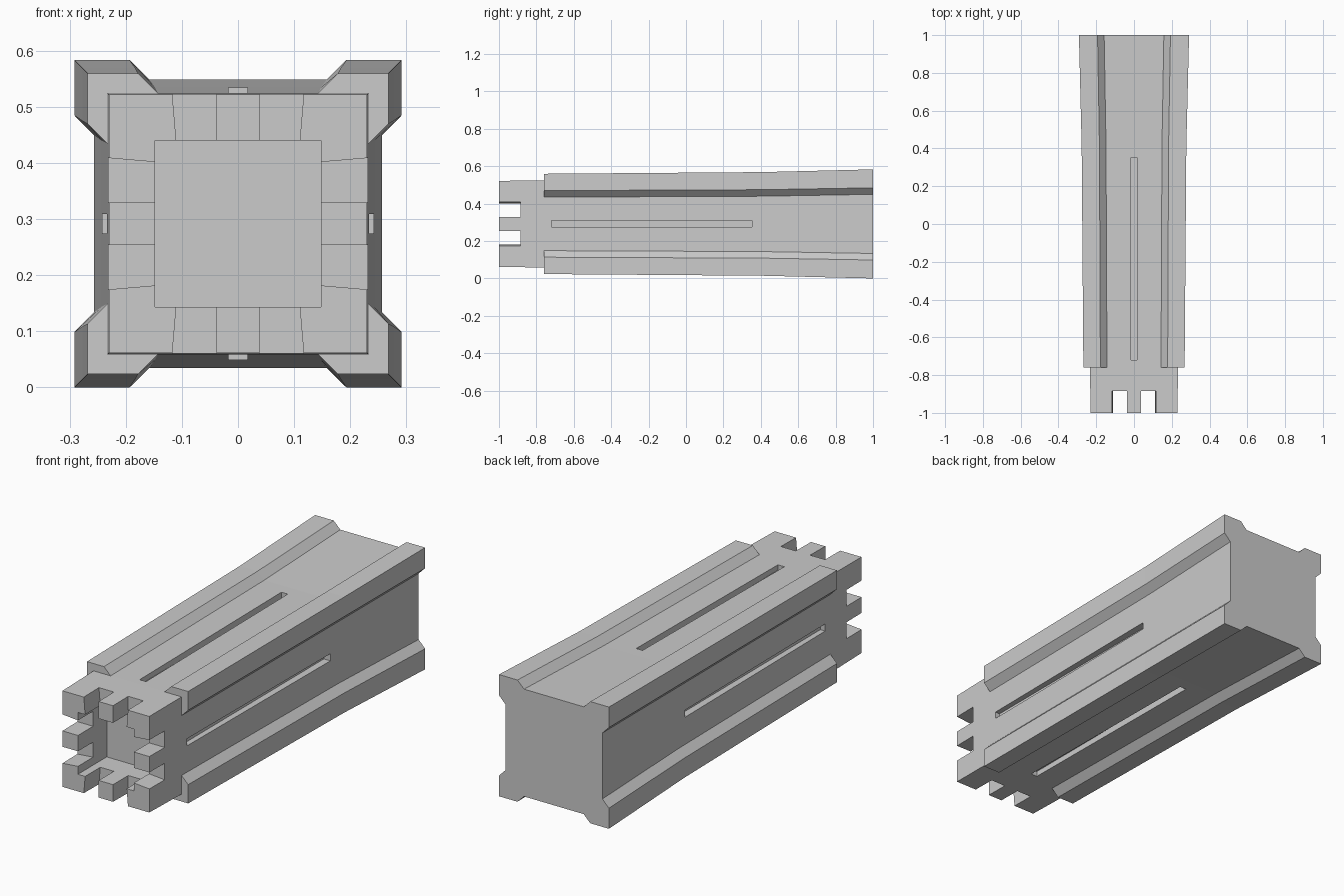
import bpy, bmesh
from math import pi
from mathutils import Matrix, Vector

if "Cube" in bpy.data.objects:
    bpy.data.objects.remove(bpy.data.objects["Cube"])

CZ = 0.2915  # height of the tower's long axis


def finish(bm, name):
    bmesh.ops.remove_doubles(bm, verts=bm.verts, dist=1e-5)
    bmesh.ops.recalc_face_normals(bm, faces=bm.faces)
    me = bpy.data.meshes.new(name)
    bm.to_mesh(me)
    bm.free()
    ob = bpy.data.objects.new(name, me)
    bpy.context.collection.objects.link(ob)
    ob.location.z = CZ
    return ob


def section(wall, groove, ridge, corner, top):
    # one corner pilaster profile, repeated by quarter turns
    pts = [(wall, groove), (top, ridge), (top, top), (ridge, top), (groove, wall)]
    out = []
    for _ in range(4):
        out += pts
        pts = [(-z, x) for x, z in pts]
    return out


def hull(bm, pts, turn=0):
    rot = Matrix.Rotation(turn * pi / 2, 3, 'Y')
    vs = [bm.verts.new(rot @ Vector(p)) for p in pts]
    bmesh.ops.convex_hull(bm, input=vs)


# tower body: plain square crown, then a flaring shaft with corner pilasters
rings = [(-1.0, section(0.230, 0.143, 0.178, 0, 0.230)),
         (-0.76, section(0.233, 0.143, 0.178, 0, 0.233)),
         (-0.76, section(0.233, 0.143, 0.178, 0, 0.268)),
         (0.41, section(0.243, 0.148, 0.183, 0, 0.277)),
         (1.0, section(0.257, 0.158, 0.193, 0, 0.2915))]
bm = bmesh.new()
loops = [[bm.verts.new((x, y, z)) for x, z in pts] for y, pts in rings]
for lo, hi in zip(loops, loops[1:]):
    for i in range(20):
        j = (i + 1) % 20
        bm.faces.new((lo[i], lo[j], hi[j], hi[i]))
bm.faces.new(loops[0])
bm.faces.new(loops[-1])
tower = finish(bm, "tower")

# crown cavity
bm = bmesh.new()
hull(bm, [(x, y, z) for x in (-0.148, 0.148) for y in (-1.1, -0.782)
          for z in (-0.148, 0.148)])
cavity = finish(bm, "cavity_cutter")

# battlement gaps and long wall slots on all four sides
bm = bmesh.new()
for turn in range(4):
    for s in (-1, 1):
        hull(bm, [(s * x, y, r) for r, outer in ((0.13, 0.1085), (0.26, 0.1196))
                  for x in (0.038, outer) for y in (-1.1, -0.885)], turn)
    hull(bm, [(x, y, r) for x in (-0.017, 0.017) for y in (-0.72, 0.353)
              for r in (0.208, 0.3)], turn)
gaps = finish(bm, "gap_and_slot_cutter")

bpy.context.view_layer.objects.active = tower
for cutter in (cavity, gaps):
    cutter.hide_render = True
    mod = tower.modifiers.new(cutter.name, 'BOOLEAN')
    mod.operation = 'DIFFERENCE'
    mod.solver = 'EXACT'
    mod.object = cutter
    bpy.ops.object.modifier_apply(modifier=mod.name)
for cutter in (cavity, gaps):
    bpy.data.objects.remove(cutter)
